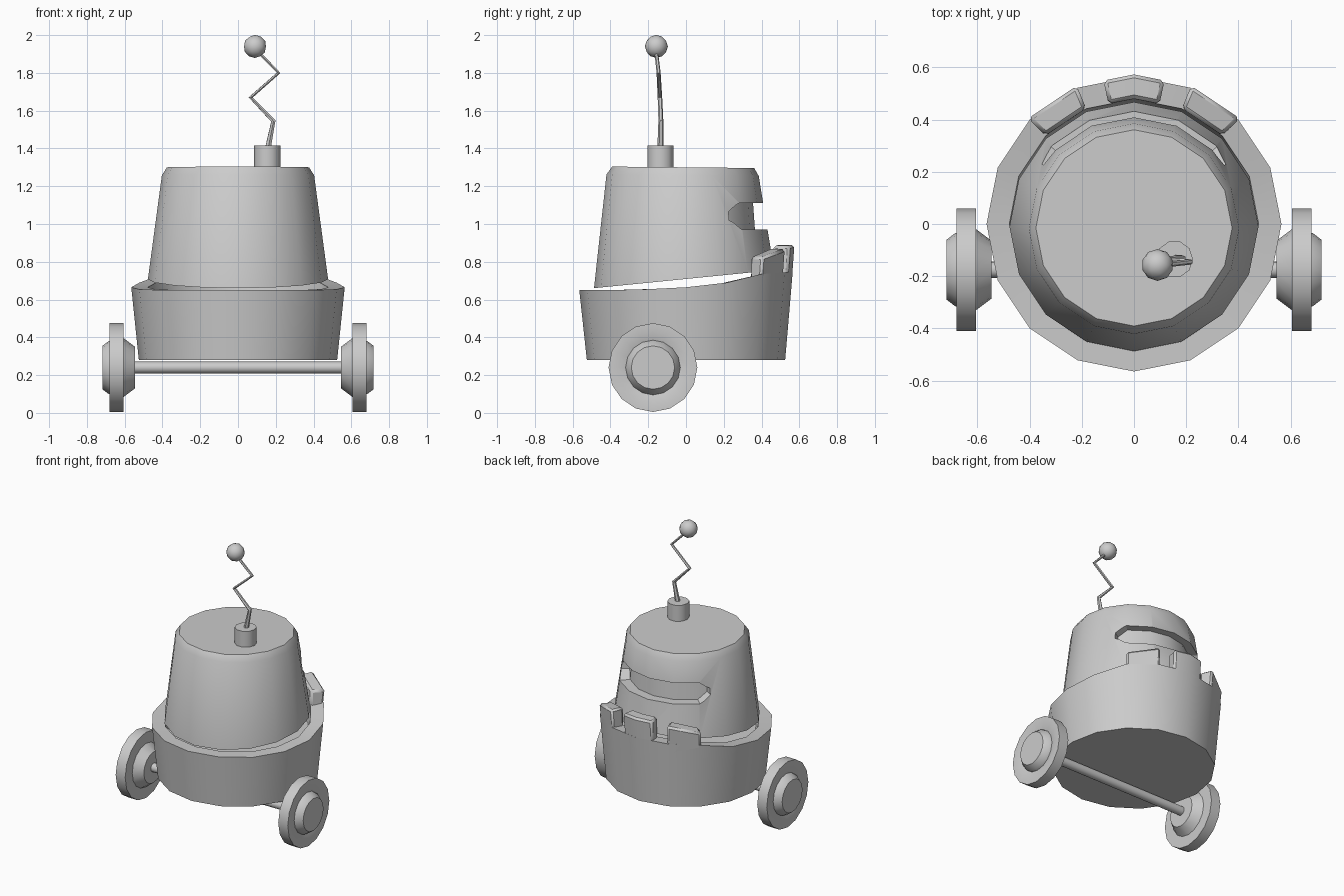
import bpy, bmesh, math
from mathutils import Vector

if "Cube" in bpy.data.objects:
    bpy.data.objects.remove(bpy.data.objects["Cube"])

SIDES = 16
grey = bpy.data.materials.new("plain_grey")
grey.diffuse_color = (0.6, 0.6, 0.6, 1)
grey.use_nodes = True
grey.node_tree.nodes["Principled BSDF"].inputs["Base Color"].default_value = grey.diffuse_color


def finish(obj, angle=30):
    obj.data.materials.clear()
    obj.data.materials.append(grey)
    bpy.ops.object.select_all(action='DESELECT')
    obj.select_set(True)
    bpy.context.view_layer.objects.active = obj
    bpy.ops.object.shade_smooth_by_angle(angle=math.radians(angle))
    return obj


def loft(name, rings):
    """Skin a closed solid through rings of equal point count."""
    bm = bmesh.new()
    loops = [[bm.verts.new(p) for p in ring] for ring in rings]
    for a, b in zip(loops, loops[1:]):
        n = len(a)
        for i in range(n):
            j = (i + 1) % n
            bm.faces.new((a[i], a[j], b[j], b[i]))
    bm.faces.new(loops[0][::-1])
    bm.faces.new(loops[-1])
    bmesh.ops.recalc_face_normals(bm, faces=bm.faces)
    mesh = bpy.data.meshes.new(name)
    bm.to_mesh(mesh)
    bm.free()
    obj = bpy.data.objects.new(name, mesh)
    bpy.context.collection.objects.link(obj)
    return obj


def circle(r, height, cx=0, cy=0, n=SIDES):
    """Horizontal ring; height is a number or a function of y."""
    pts = []
    for i in range(n):
        t = 2 * math.pi * i / n
        y = cy + r * math.sin(t)
        z = height(y) if callable(height) else height
        pts.append((cx + r * math.cos(t), y, z))
    return pts


def wheel_ring(r, x, y=-0.175, z=0.24):
    return [(x, y + r * math.cos(2 * math.pi * i / SIDES),
             z + r * math.sin(2 * math.pi * i / SIDES)) for i in range(SIDES)]


def polar(deg, r, z, facet=True):
    """Point at an angle from the back, on the faceted wall when asked."""
    if facet:
        off = deg % 22.5 - 11.25
        r *= math.cos(math.radians(11.25)) / math.cos(math.radians(off))
    t = math.radians(deg)
    return (r * math.sin(t), r * math.cos(t), z)


# Base tub, with a rim that climbs towards the back
RIM = [(-0.6, 0.65), (-0.3, 0.65), (0.0, 0.665), (0.21, 0.688), (0.4, 0.735), (0.6, 0.75)]


def rim_height(y):
    for (y0, z0), (y1, z1) in zip(RIM, RIM[1:]):
        if y <= y1:
            return z0 + (z1 - z0) * (y - y0) / (y1 - y0)
    return RIM[-1][1]


finish(loft("base_tub", [circle(0.525, 0.28), circle(0.565, rim_height),
                         circle(0.478, rim_height), circle(0.46, 0.60)]))

# Raised teeth on the back of the rim: (angle, top height) columns
TEETH = {
    "tooth_centre": [(-12, 0.885), (0, 0.89), (12, 0.885)],
    "tooth_right": [(22.5, 0.87), (45, 0.825)],
    "tooth_left": [(-45, 0.825), (-22.5, 0.87)],
}
for name, columns in TEETH.items():
    rings = [[polar(a, 0.475, 0.64), polar(a, 0.48, top),
              polar(a, 0.574, top), polar(a, 0.556, 0.64)] for a, top in columns]
    tooth = loft(name, rings)
    bevel = tooth.modifiers.new("chamfer", 'BEVEL')
    bevel.width = 0.014
    bevel.segments = 1
    bevel.limit_method = 'ANGLE'
    bevel.angle_limit = math.radians(40)
    finish(tooth)

# Head: tapered drum with a slanted underside and chamfered top
head = loft("head", [circle(0.477, lambda y: 0.66 + 0.1 * (y + 0.49), cy=-0.01),
                     circle(0.403, lambda y: 1.258 - 0.01 * y, cy=-0.018),
                     circle(0.376, lambda y: 1.30 - 0.01 * y, cy=-0.015)])

# Wrap-around slot cut into the back of the head
SLOT = [(57, 1.02, 1.065), (47, 0.97, 1.11), (22.5, 0.97, 1.11), (0, 0.97, 1.11)]
columns = [(-a, lo, hi) for a, lo, hi in SLOT] + SLOT[-2::-1]
cutter = loft("slot_cutter", [[polar(a, 0.365, lo, False), polar(a, 0.355, hi, False),
                               polar(a, 0.6, hi, False), polar(a, 0.6, lo, False)]
                              for a, lo, hi in columns])
cutter.hide_render = True
cut = head.modifiers.new("slot", 'BOOLEAN')
cut.operation = 'DIFFERENCE'
cut.solver = 'EXACT'
cut.object = cutter
bpy.context.view_layer.objects.active = head
bpy.ops.object.modifier_apply(modifier="slot")
bpy.data.objects.remove(cutter)
finish(head)

# Wheels: tyre disc with stepped hubs, profile as (radius, distance from middle)
WHEEL = [(0.11, 0.545), (0.155, 0.605), (0.235, 0.605), (0.235, 0.68),
         (0.19, 0.68), (0.145, 0.668), (0.14, 0.685), (0.115, 0.718)]
for side, sign in (("left", -1), ("right", 1)):
    finish(loft(side + "_wheel", [wheel_ring(r, sign * x) for r, x in WHEEL]))

# Axle
finish(loft("axle", [wheel_ring(0.031, -0.56), wheel_ring(0.031, 0.56)]))

# Antenna socket
finish(loft("antenna_socket", [circle(0.071, 1.28, 0.155, -0.135, 10),
                               circle(0.071, 1.415, 0.155, -0.135, 10)]), 40)

# Zigzag antenna wire, thinning towards the tip
WIRE = [(0.158, -0.135, 1.40, 1.4), (0.187, -0.133, 1.545, 1.1), (0.067, -0.138, 1.67, 1),
        (0.215, -0.145, 1.80, 0.9), (0.09, -0.16, 1.93, 0.8)]
curve = bpy.data.curves.new("antenna_wire", 'CURVE')
curve.dimensions = '3D'
curve.bevel_depth = 0.012
curve.bevel_resolution = 1
curve.use_fill_caps = True
spline = curve.splines.new('POLY')
spline.points.add(len(WIRE) - 1)
for point, (x, y, z, size) in zip(spline.points, WIRE):
    point.co = (x, y, z, 1)
    point.radius = size
wire = bpy.data.objects.new("antenna_wire", curve)
bpy.context.collection.objects.link(wire)
bpy.ops.object.select_all(action='DESELECT')
wire.select_set(True)
bpy.context.view_layer.objects.active = wire
bpy.ops.object.convert(target='MESH')
finish(bpy.context.view_layer.objects.active)

# Antenna ball
bpy.ops.mesh.primitive_ico_sphere_add(subdivisions=2, radius=0.061, location=(0.09, -0.157, 1.94))
ball = bpy.context.object
ball.name = "antenna_ball"
finish(ball, 45)
